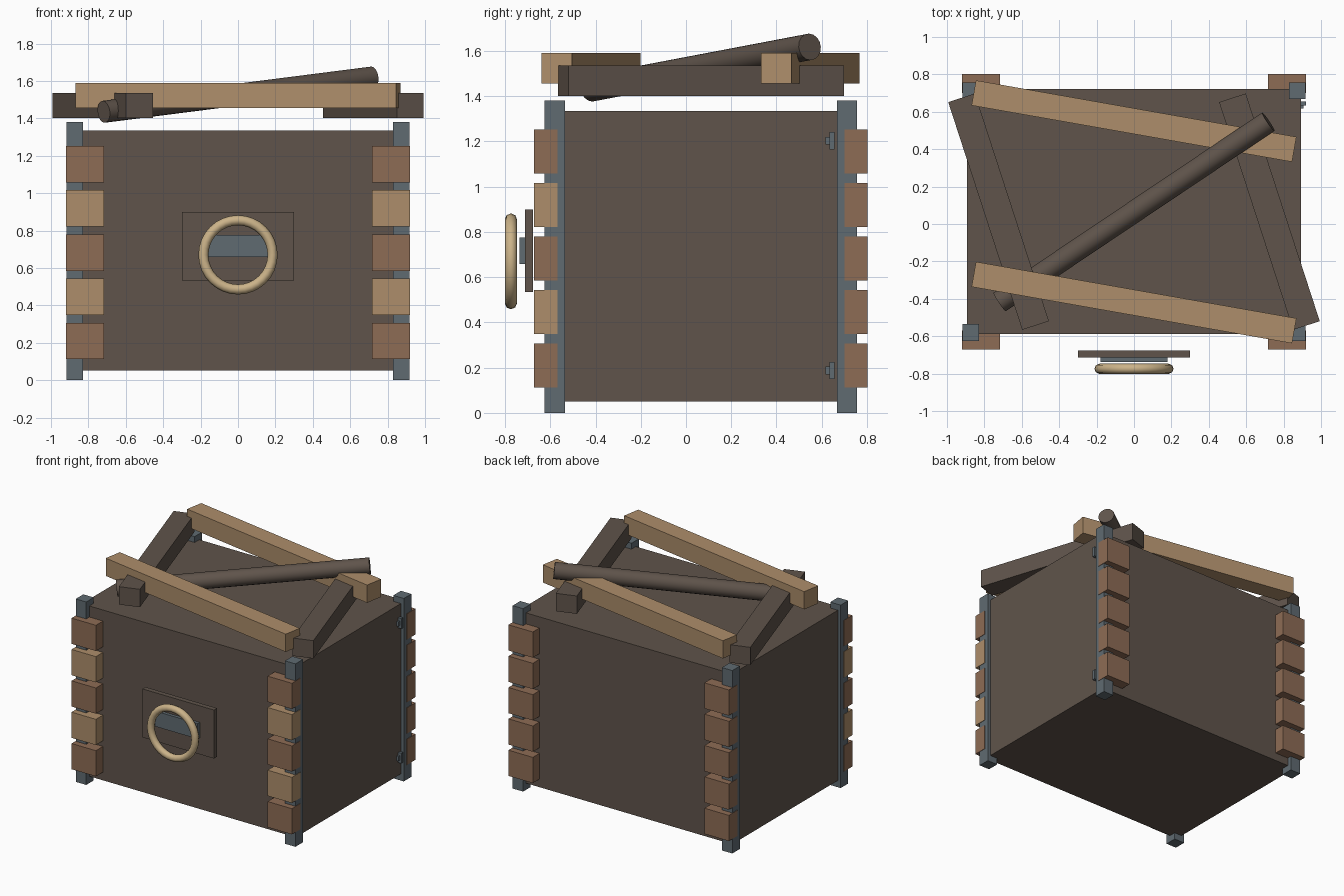
import bpy, math
from mathutils import Vector

if "Cube" in bpy.data.objects:
    bpy.data.objects.remove(bpy.data.objects["Cube"])


def material(name, rgb):
    m = bpy.data.materials.new(name)
    m.diffuse_color = (*rgb, 1)
    m.use_nodes = True
    m.node_tree.nodes["Principled BSDF"].inputs["Base Color"].default_value = m.diffuse_color
    return m


DARK = material("dark_brown_wood", (0.115, 0.088, 0.070))
TAN = material("tan_wood", (0.42, 0.27, 0.145))
BROWN = material("reddish_brown_wood", (0.27, 0.15, 0.09))
STEEL = material("blue_grey_steel", (0.115, 0.145, 0.165))
BRASS = material("pale_brass", (0.60, 0.45, 0.25))


def box(name, center, size, mat, turn=0):
    """Box with given centre and size, turned about z in degrees."""
    bpy.ops.mesh.primitive_cube_add(size=1, location=center)
    ob = bpy.context.object
    ob.name = name
    ob.scale = size
    bpy.ops.object.transform_apply(location=False, rotation=False, scale=True)
    ob.rotation_euler.z = math.radians(turn)
    ob.data.materials.append(mat)
    return ob


# Crate body
box("crate_body", (0, 0.068, 0.693), (1.785, 1.31, 1.285), DARK)

# Corner posts and the stacked blocks on front and back
for sx, xname in ((-1, "left"), (1, "right")):
    for back in (False, True):
        side = ("back_" if back else "front_") + xname
        box(side + "_post", (sx * 0.873, 0.712 if back else -0.58, 0.69),
            (0.087, 0.09, 1.38), STEEL)
        for i in range(5):
            tan = not back and i % 2 == 1
            box(f"{side}_block_{i + 1}",
                (sx * 0.818, 0.752 if back else -0.62, 0.209 + i * 0.2365),
                (0.203, 0.102, 0.194), TAN if tan else BROWN)

# Small hinges on the right side
for name, z in (("lower", 0.187), ("upper", 1.203)):
    box(name + "_hinge", (0.903, 0.645, z), (0.034, 0.022, 0.076), STEEL)
    box(name + "_hinge_pin", (0.897, 0.627, z), (0.02, 0.02, 0.035), STEEL)

# Crossed lid: two dark planks below, two tan planks above
for name, x in (("left", -0.724), ("right", 0.724)):
    box(name + "_lid_plank", (x, 0.066, 1.468), (0.15, 1.28, 0.135), DARK, 18)
for name, y in (("front", -0.42), ("back", 0.55)):
    box(name + "_lid_beam", (0, y, 1.523), (1.74, 0.136, 0.134), TAN, -10)

# Slanted round rod on the lid
a, b = Vector((-0.718, -0.417, 1.435)), Vector((0.718, 0.547, 1.618))
bpy.ops.mesh.primitive_cylinder_add(vertices=16, radius=0.059,
                                    depth=(b - a).length, location=(a + b) / 2)
rod = bpy.context.object
rod.name = "lid_rod"
rod.rotation_euler = (b - a).to_track_quat('Z', 'Y').to_euler()
rod.data.materials.append(DARK)
bpy.ops.object.shade_smooth_by_angle(angle=math.radians(40))

# Front handle: plate, bracket and ring
box("handle_plate", (0, -0.694, 0.717), (0.597, 0.037, 0.366), DARK)
box("handle_bracket", (0, -0.723, 0.717), (0.36, 0.028, 0.116), STEEL)
bpy.ops.mesh.primitive_torus_add(major_segments=32, minor_segments=8,
                                 major_radius=0.185, minor_radius=0.027,
                                 location=(0, -0.774, 0.67),
                                 rotation=(math.pi / 2, 0, 0))
ring = bpy.context.object
ring.name = "handle_ring"
ring.data.materials.append(BRASS)
bpy.ops.object.shade_smooth_by_angle(angle=math.radians(50))
